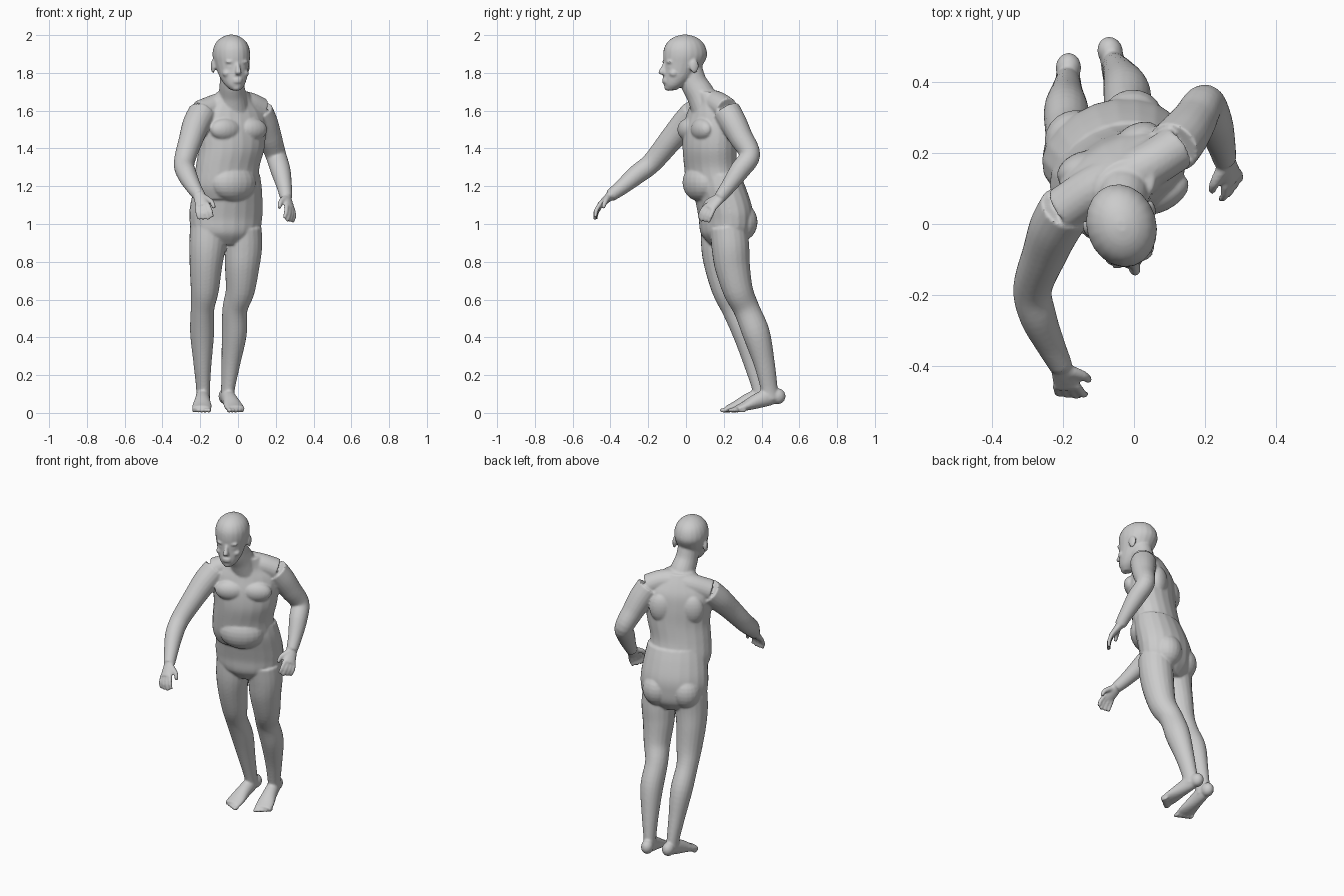
import bpy, bmesh, math
from mathutils import Vector, Matrix

default_cube = bpy.data.objects.get("Cube")
if default_cube:
    bpy.data.objects.remove(default_cube, do_unlink=True)

bm = bmesh.new()
SIDES = 20
UP = Vector((0, 0, 1))


def yaw_side(yaw):
    return Vector((math.cos(yaw), math.sin(yaw), 0))


def spline(rings, steps=5):
    """Pass a smooth curve through a short list of rings."""
    rows = [Vector(r if len(r) == 5 else (*r, r[-1])) for r in rings]
    rows = [rows[0]] + rows + [rows[-1]]
    out = []
    for p, a, b, q in zip(rows, rows[1:], rows[2:], rows[3:]):
        for k in range(steps):
            t = k / steps
            out.append(a + (b - p) * t / 2
                       + (p * 2 - a * 5 + b * 4 - q) * t * t / 2
                       + (a * 3 - p - b * 3 + q) * t ** 3 / 2)
    return out + [rows[-1]]


def tube(rings, side=Vector((1, 0, 0)), flat=False):
    """Loft ellipses given as x, y, z, half width, half depth."""
    rows = spline(rings)
    loops = []
    for i, row in enumerate(rows):
        centre = row[:3]
        ahead, behind = rows[min(i + 1, len(rows) - 1)], rows[max(i - 1, 0)]
        normal = UP if flat else (Vector(ahead[:3]) - Vector(behind[:3])).normalized()
        across = (side - normal * side.dot(normal)).normalized()
        depth = normal.cross(across)
        loop = []
        for k in range(SIDES):
            angle = math.tau * k / SIDES
            loop.append(bm.verts.new(Vector(centre) + across * row[3] * math.cos(angle)
                                     + depth * row[4] * math.sin(angle)))
        loops.append(loop)
    for low, high in zip(loops, loops[1:]):
        for k in range(SIDES):
            n = (k + 1) % SIDES
            bm.faces.new((low[k], low[n], high[n], high[k]))
    bm.faces.new(loops[0][::-1])
    bm.faces.new(loops[-1])


class Frame:
    """A local space turned about the vertical axis."""

    def __init__(self, x, y, degrees):
        self.yaw = math.radians(degrees)
        self.matrix = Matrix.Translation((x, y, 0)) @ Matrix.Rotation(self.yaw, 4, "Z")

    def blob(self, centre, radii):
        scale = Matrix.Diagonal((*radii, 1))
        bmesh.ops.create_uvsphere(bm, u_segments=SIDES, v_segments=12, radius=1,
                                  matrix=self.matrix @ Matrix.Translation(centre) @ scale)

    def pair(self, centre, radii):
        for s in (-1, 1):
            self.blob((s * centre[0], centre[1], centre[2]), radii)

    def loft(self, rings, flat=False):
        placed = [(*(self.matrix @ Vector(r[:3])), *r[3:]) for r in rings]
        tube(placed, yaw_side(self.yaw), flat)


# Pelvis and buttocks
pelvis = Frame(-.065, .21, 20)
pelvis.loft([(0, 0, .89, .1, .08), (0, 0, .95, .18, .125), (0, 0, 1.03, .2, .135),
             (0, -.01, 1.1, .198, .14), (0, -.035, 1.19, .185, .135),
             (0, -.05, 1.26, .17, .12)], flat=True)
pelvis.pair((.085, .058, 1.01), (.088, .085, .1))

# Chest, belly and back
chest = Frame(-.035, .125, 27)
chest.loft([(-.015, .05, 1.13, .16, .12), (-.015, .035, 1.2, .182, .135),
            (-.015, .015, 1.3, .178, .13), (0, 0, 1.4, .185, .13),
            (0, 0, 1.5, .195, .122), (0, .005, 1.58, .19, .105),
            (0, 0, 1.64, .14, .085), (0, -.02, 1.7, .085, .07)], flat=True)
chest.pair((.078, -.085, 1.5), (.088, .05, .06))
chest.pair((.09, .08, 1.5), (.07, .045, .09))
chest.blob((-.015, -.05, 1.22), (.13, .08, .1))

# Shoulder girdle and neck
tube([(-.2, .04, 1.59, .065), (-.11, .1, 1.625, .065), (-.03, .13, 1.64, .07),
      (.05, .17, 1.635, .065), (.12, .215, 1.605, .065)], UP)
tube([(-.03, .11, 1.6, .09, .08), (-.03, .08, 1.68, .074, .076),
      (-.033, .04, 1.75, .064, .07), (-.035, .02, 1.83, .06, .065)])

# Head
head = Frame(-.035, -.005, 17)
head.loft([(0, -.077, 1.708, .024, .024), (0, -.063, 1.733, .05, .052),
           (0, -.042, 1.77, .069, .076), (0, -.022, 1.81, .081, .094),
           (0, -.008, 1.85, .091, .108), (0, 0, 1.89, .098, .118),
           (0, 0, 1.93, .094, .113), (0, 0, 1.965, .077, .093),
           (0, 0, 1.99, .047, .058), (0, 0, 2.002, .014, .018)], flat=True)
head.pair((.033, -.099, 1.858), (.03, .015, .009))      # brows
head.pair((.034, -.093, 1.832), (.016, .014, .01))      # eyes
head.pair((.047, -.077, 1.797), (.026, .026, .02))      # cheeks
head.pair((.095, .022, 1.835), (.011, .024, .037))      # ears
head.loft([(0, -.107, 1.855, .011, .012), (0, -.12, 1.825, .012, .016),
           (0, -.128, 1.803, .017, .02), (0, -.122, 1.791, .014, .013)], flat=True)
for lip_height in (1.752, 1.765):
    head.blob((0, -.113, lip_height), (.026, .013, .007))
head.blob((0, -.092, 1.722), (.026, .022, .018))        # chin


def hand(wrist, direction, thumb_side):
    """Palm, four curled fingers and a thumb."""
    w, d = Vector(wrist), Vector(direction).normalized()
    t = Vector(thumb_side)
    t = (t - d * t.dot(d)).normalized()
    palm = d.cross(t)
    if palm.z > 0:
        palm = -palm
    tube([(*(w - d * .02), .03, .026), (*(w + d * .03), .034, .021),
          (*(w + d * .085), .038, .015)], t)
    for i in range(4):
        reach = .088 - .008 * abs(i - 1)
        base = w + d * .075 + t * (.029 - .019 * i)
        middle = base + d * reach * .55 + palm * .014 + t * (.005 - .004 * i)
        tip = middle + (d * .7 + palm * .6) * reach * .5
        tube([(*base, .012), (*middle, .0115), (*tip, .009)], t)
    root = w + d * .02 + t * .02
    joint = root + t * .032 + d * .035 + palm * .015
    tube([(*root, .018), (*joint, .014),
          (*(joint + d * .035 + palm * .018 + t * .006), .01)], d.cross(UP))


# Arms and hands
tube([(-.19, .045, 1.585, .076), (-.222, -.01, 1.525, .073), (-.25, -.08, 1.445, .064),
      (-.285, -.18, 1.325, .055), (-.27, -.26, 1.262, .052),
      (-.235, -.34, 1.195, .041), (-.205, -.4, 1.15, .033)], UP.cross(Vector((1, 1, 0))))
hand((-.205, -.4, 1.15), (.2, -.72, -.66), (.8, .1, .3))
tube([(.11, .215, 1.595, .076), (.14, .25, 1.535, .072), (.168, .29, 1.46, .064),
      (.2, .338, 1.365, .055), (.225, .285, 1.285, .053),
      (.245, .225, 1.2, .041), (.255, .18, 1.14, .033)], Vector((1, 0, 0)))
hand((.255, .18, 1.14), (.26, -.68, -.68), (-.6, -.45, .5))

# Legs
leg_side = yaw_side(math.radians(15))
tube([(.025, .225, .98, .1, .1), (.028, .235, .88, .1, .1), (.022, .245, .78, .092, .094),
      (.012, .275, .65, .077, .08), (-.016, .32, .55, .066, .07),
      (-.02, .372, .42, .066, .073), (-.038, .415, .26, .049, .056),
      (-.053, .44, .13, .036, .046), (-.055, .445, .07, .036, .046)], leg_side)
tube([(-.155, .18, .98, .1, .1), (-.162, .178, .88, .096, .098), (-.17, .19, .78, .086, .093),
      (-.176, .218, .65, .074, .08), (-.188, .257, .55, .062, .068),
      (-.19, .317, .42, .063, .07), (-.188, .362, .26, .047, .056),
      (-.185, .395, .13, .036, .046), (-.185, .4, .07, .036, .046)], leg_side)


# Feet and toes
for x, y, turn, inner in ((-.057, .445, 14, -1), (-.186, .398, -2, 1)):
    foot = Frame(x, y, turn)
    foot.loft([(0, .05, .088, .03, .03), (0, 0, .085, .036, .045),
               (0, -.07, .063, .042, .04), (0, -.14, .035, .052, .025),
               (0, -.185, .021, .05, .016)])
    foot.blob((0, .042, .088), (.036, .042, .042))
    for i in range(5):
        foot.blob((inner * (.039 - .02 * i), -.197 + .009 * i, .014),
                  (.012 - .0007 * i, .024, .013))

# Fuse the parts into one smooth skin
mesh = bpy.data.meshes.new("body")
bmesh.ops.recalc_face_normals(bm, faces=bm.faces)
bm.to_mesh(mesh)
bm.free()
body = bpy.data.objects.new("body", mesh)
bpy.context.scene.collection.objects.link(body)
bpy.ops.object.select_all(action="DESELECT")
body.select_set(True)
bpy.context.view_layer.objects.active = body
fuse = body.modifiers.new("fuse", "REMESH")
fuse.mode = "VOXEL"
fuse.voxel_size = .0065
relax = body.modifiers.new("relax", "SMOOTH")
relax.factor = .5
relax.iterations = 4
for name in ("fuse", "relax"):
    bpy.ops.object.modifier_apply(modifier=name)

# Skin colour
skin = bpy.data.materials.new("plain grey")
skin.use_nodes = True
grey = (.6, .6, .6, 1)
skin.diffuse_color = grey
skin.node_tree.nodes["Principled BSDF"].inputs["Base Color"].default_value = grey
body.data.materials.clear()
body.data.materials.append(skin)
bpy.ops.object.shade_smooth_by_angle(angle=math.radians(50))
